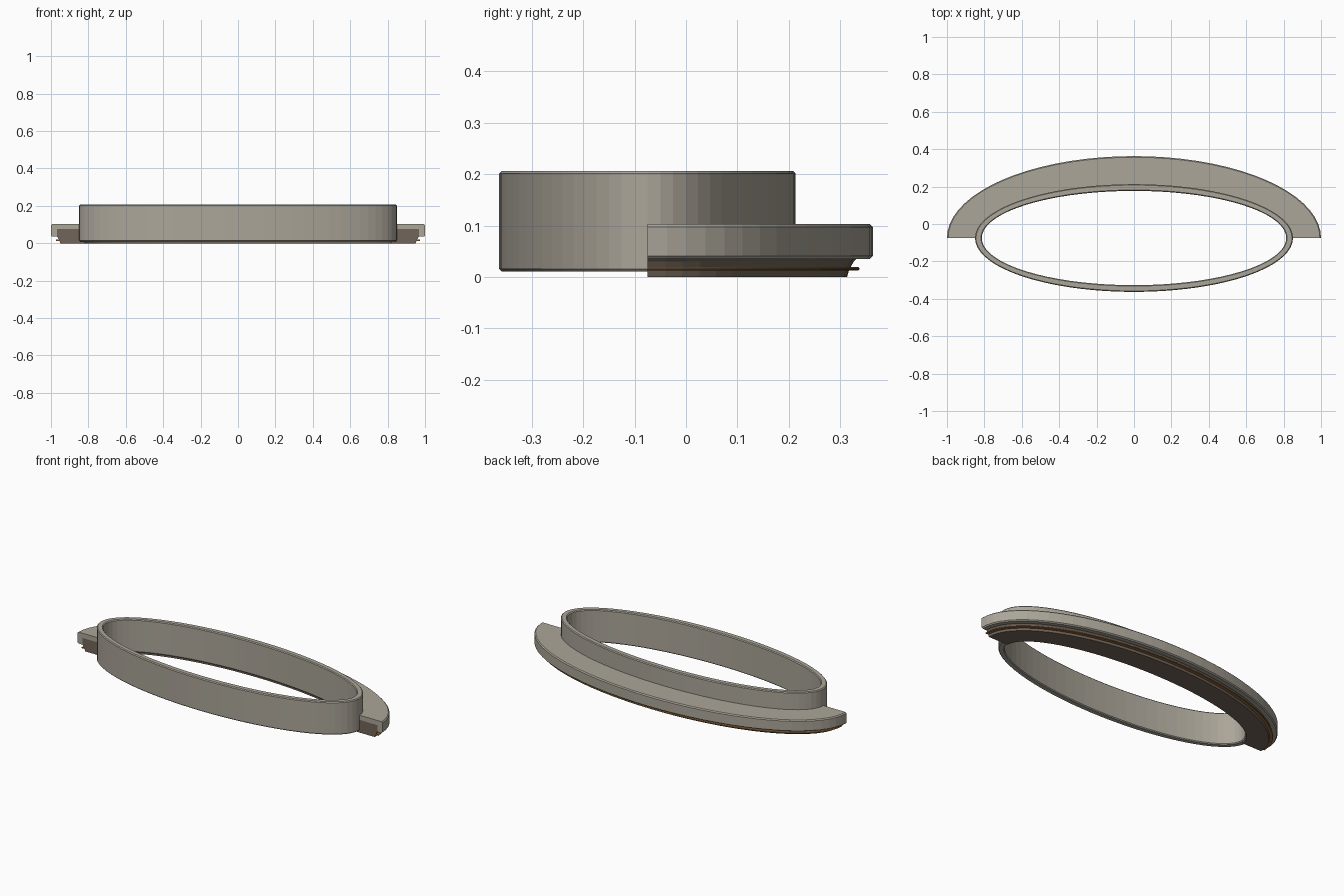
import bpy, bmesh
from math import sin, cos, radians

cube = bpy.data.objects.get("Cube")
if cube:
    bpy.data.objects.remove(cube)

CENTRE_Y, RX, RY = -0.075, 0.85, 0.288   # outer ellipse of the upright ring
STEP = 5                                 # degrees per facet


def material(name, colour):
    mat = bpy.data.materials.new(name)
    mat.use_nodes = True
    mat.diffuse_color = (*colour, 1)
    mat.node_tree.nodes["Principled BSDF"].inputs["Base Color"].default_value = (*colour, 1)
    return mat


stone = material("warm grey stone", (0.41, 0.38, 0.32))
brown = material("dark brown", (0.17, 0.13, 0.10))
bronze = material("bronze", (0.30, 0.15, 0.05))


def sweep(name, profile, mat, start, end, panel):
    """Sweep a closed (offset, z) profile round the ellipse as capped panels."""
    bm = bmesh.new()
    n = len(profile)
    for first in range(start, end, panel):
        rows = []
        for deg in range(first, first + panel + 1, STEP):
            a = radians(deg)
            rows.append([bm.verts.new(((RX + d) * cos(a), CENTRE_Y + (RY + d) * sin(a), z))
                         for d, z in profile])
        for p, q in zip(rows, rows[1:]):
            for i in range(n):
                j = (i + 1) % n
                bm.faces.new((p[i], q[i], q[j], p[j]))
        bm.faces.new(rows[0])
        bm.faces.new(rows[-1][::-1])
    bmesh.ops.recalc_face_normals(bm, faces=bm.faces[:])
    mesh = bpy.data.meshes.new(name)
    bm.to_mesh(mesh)
    bm.free()
    mesh.materials.append(mat)
    obj = bpy.data.objects.new(name, mesh)
    bpy.context.collection.objects.link(obj)
    return obj


def chamfered(inner, outer, low, high, c=0.005):
    """Rectangular section with its four corners cut."""
    return [(inner + c, low), (outer - c, low), (outer, low + c), (outer, high - c),
            (outer - c, high), (inner + c, high), (inner, high - c), (inner, low + c)]


# Upright oval wall, in twenty-degree panels
sweep("oval_wall", chamfered(-0.036, 0, 0.011, 0.206), stone, 0, 360, 20)

# Half-round ledge with a hanging outer lip, behind the wall
ledge = [(-0.01, 0.075), (0.118, 0.075), (0.118, 0.035), (0.144, 0.035), (0.15, 0.041),
         (0.15, 0.097), (0.144, 0.103), (-0.01, 0.103)]
sweep("rear_ledge", ledge, stone, 0, 180, 15)

# Dark core beneath the ledge, flaring slightly upwards
core = [(-0.03, 0), (0.10, 0), (0.104, 0.014), (0.113, 0.03), (0.118, 0.035),
        (0.118, 0.075), (-0.006, 0.075), (-0.006, 0.010), (-0.03, 0.010)]
sweep("ledge_core", core, brown, 0, 180, 180)

# Thin metal trim standing out of the core
sweep("metal_trim", chamfered(0.09, 0.124, 0.013, 0.019, 0.002), bronze, 0, 180, 180)
